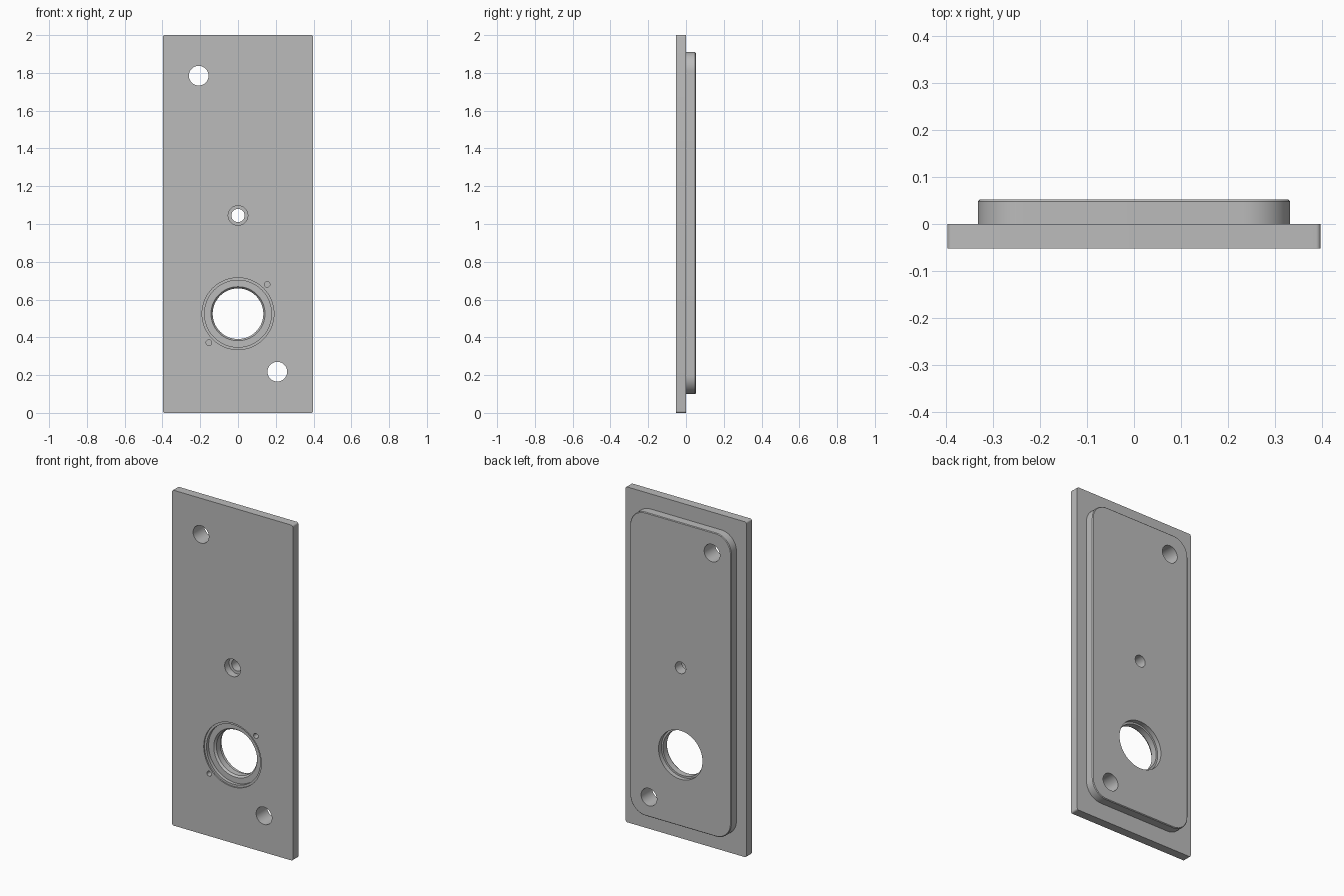
import bpy, bmesh, math
from mathutils import Vector

if "Cube" in bpy.data.objects:
    bpy.data.objects.remove(bpy.data.objects["Cube"], do_unlink=True)

FRONT, BACK = -0.052, 0.052
OUT = 0.02  # cutter overshoot

metal = bpy.data.materials.new("plain_grey")
metal.use_nodes = True
GREY = (0.5, 0.5, 0.5, 1)
metal.diffuse_color = GREY
metal.node_tree.nodes["Principled BSDF"].inputs["Base Color"].default_value = GREY


def make_object(name, bm):
    bmesh.ops.recalc_face_normals(bm, faces=bm.faces)
    mesh = bpy.data.meshes.new(name)
    bm.to_mesh(mesh)
    bm.free()
    mesh.materials.append(metal)
    obj = bpy.data.objects.new(name, mesh)
    bpy.context.collection.objects.link(obj)
    return obj


def rounded_slab(name, half_x, z0, z1, y0, y1, radius, steps, edge=0):
    """Rounded rectangle extruded along y, with an optional chamfer at the back."""
    outline = []
    for i, (sx, sz) in enumerate([(1, 1), (-1, 1), (-1, -1), (1, -1)]):
        cx = sx * (half_x - radius)
        cz = (z1 - radius) if sz > 0 else (z0 + radius)
        for k in range(steps + 1):
            a = math.pi / 2 * (i + k / steps)
            outline.append((cx, cz, math.cos(a), math.sin(a)))
    sections = [(y0, radius), (y1 - edge, radius)]
    if edge:
        sections.append((y1, radius - edge))
    bm = bmesh.new()
    rings = [[bm.verts.new((cx + r * c, y, cz + r * s)) for cx, cz, c, s in outline]
             for y, r in sections]
    close_rings(bm, rings)
    return make_object(name, bm)


def close_rings(bm, rings):
    n = len(rings[0])
    for a, b in zip(rings, rings[1:]):
        for i in range(n):
            j = (i + 1) % n
            bm.faces.new((a[i], a[j], b[j], b[i]))
    bm.faces.new(rings[0])
    bm.faces.new(rings[-1])


def bore(name, x, z, profile, sides=64):
    """Stepped round cutter along y from (depth, radius) pairs."""
    bm = bmesh.new()
    rings = []
    for y, r in profile:
        rings.append([bm.verts.new((x + r * math.cos(math.tau * i / sides), y,
                                    z + r * math.sin(math.tau * i / sides)))
                      for i in range(sides)])
    close_rings(bm, rings)
    return make_object(name, bm)


def apply_boolean(target, tool, operation):
    mod = target.modifiers.new(operation, 'BOOLEAN')
    mod.operation = operation
    mod.solver = 'EXACT'
    mod.object = tool
    bpy.context.view_layer.objects.active = target
    bpy.ops.object.modifier_apply(modifier=mod.name)
    bpy.data.objects.remove(tool, do_unlink=True)


# Cover plate with the raised pad on its back
plate = rounded_slab("cover_plate", 0.398, 0, 2, FRONT, 0, 0.01, 5)
pad = rounded_slab("back_pad", 0.333, 0.1, 1.91, FRONT / 2, BACK, 0.1, 12, 0.004)
apply_boolean(plate, pad, 'UNION')

# Two fixing holes, at opposite corners
for side, z in ((-1, 1.785), (1, 0.218)):
    apply_boolean(plate, bore("fixing_hole", side * 0.208, z,
                  [(FRONT - OUT, 0.052), (BACK + OUT, 0.052)], 48), 'DIFFERENCE')

# Counterbored middle hole
apply_boolean(plate, bore("middle_hole", 0, 1.045,
              [(FRONT - OUT, 0.052), (-0.01, 0.052), (-0.01, 0.035),
               (BACK + OUT, 0.035)], 48), 'DIFFERENCE')

# Large stepped opening: shallow rim, seat, lip, and back recess
apply_boolean(plate, bore("large_opening", 0, 0.525,
              [(FRONT - OUT, 0.190), (FRONT + 0.008, 0.190), (FRONT + 0.008, 0.177),
               (-0.024, 0.177), (-0.024, 0.143), (-0.012, 0.134),
               (0.025, 0.134), (0.025, 0.145), (BACK + OUT, 0.145)], 80), 'DIFFERENCE')

# Small blind screw holes beside the large opening
for side in (-1, 1):
    apply_boolean(plate, bore("screw_hole", side * 0.154, 0.526 + side * 0.154,
                  [(FRONT - OUT, 0.015), (-0.015, 0.015)], 24), 'DIFFERENCE')

# Smooth round walls, sharp rims
bpy.ops.object.select_all(action='DESELECT')
plate.select_set(True)
bpy.context.view_layer.objects.active = plate
bpy.ops.object.shade_smooth_by_angle(angle=math.radians(30))
